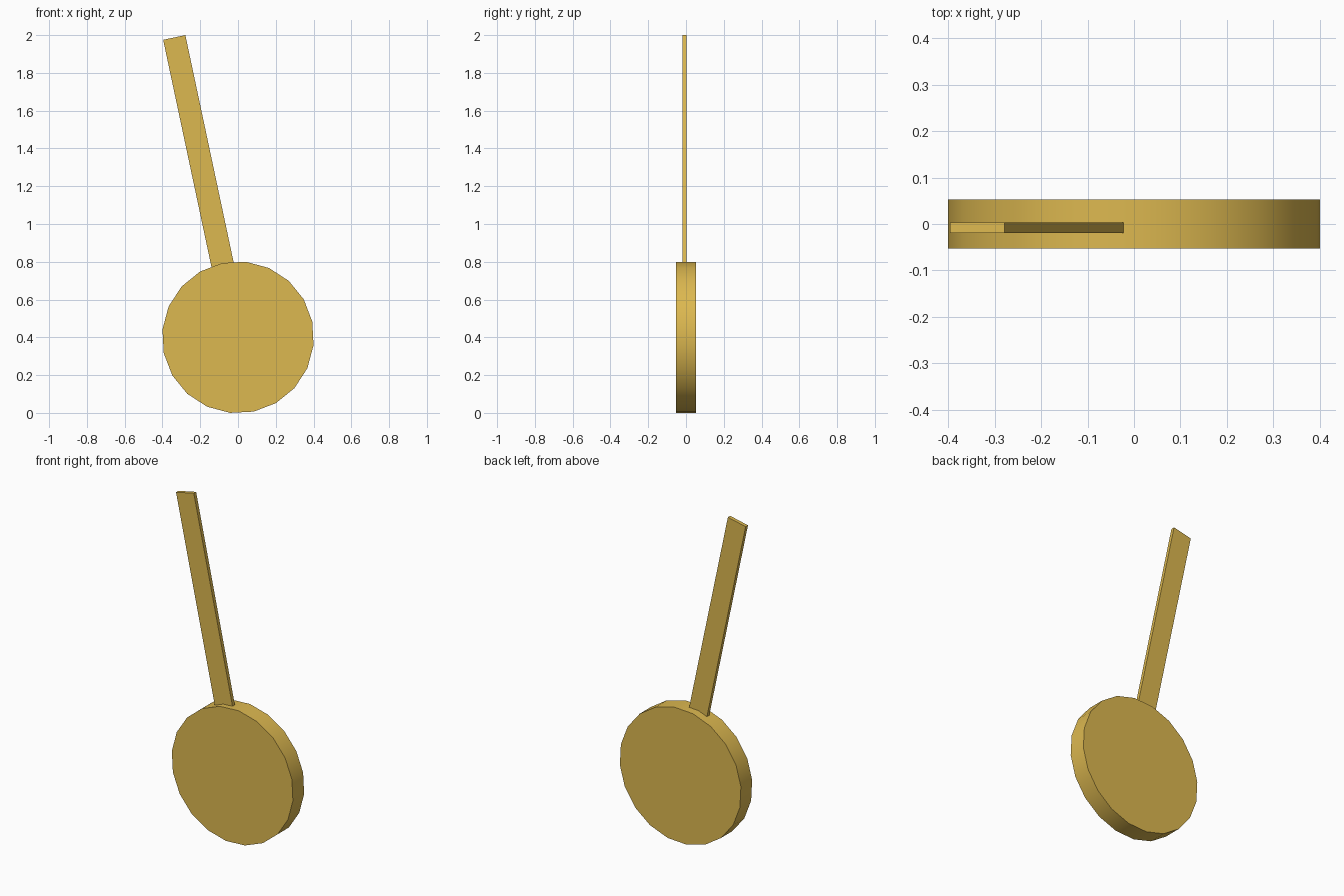
import bpy
import math
from mathutils import Matrix

if "Cube" in bpy.data.objects:
    bpy.data.objects.remove(bpy.data.objects["Cube"])

TILT = math.radians(-12)
CENTRE = Matrix.Translation((0, 0, 0.4)) @ Matrix.Rotation(TILT, 4, 'Y')

gold = bpy.data.materials.new("gold")
gold.diffuse_color = (0.72, 0.48, 0.08, 1)
gold.use_nodes = True
gold.node_tree.nodes["Principled BSDF"].inputs["Base Color"].default_value = gold.diffuse_color


def finish(name, local):
    """Name the active part, bake its place on the tilted axis and colour it."""
    ob = bpy.context.object
    ob.name = name
    ob.data.transform(CENTRE @ local)
    ob.data.materials.append(gold)
    return ob


# Weight: 20-sided disc facing front, smooth rim with sharp edges
bpy.ops.mesh.primitive_cylinder_add(vertices=20, radius=0.402, depth=0.106)
finish("pendulum_disc", Matrix.Rotation(math.radians(90), 4, 'X'))
bpy.ops.object.shade_smooth_by_angle(angle=math.radians(30))

# Rod: thin flat bar pointing away from the disc centre
BOTTOM, TOP = 0.36, 1.623
bpy.ops.mesh.primitive_cube_add(size=1)
finish("pendulum_rod",
       Matrix.Translation((0, -0.008, (BOTTOM + TOP) / 2))
       @ Matrix.Diagonal((0.12, 0.022, TOP - BOTTOM, 1)))
